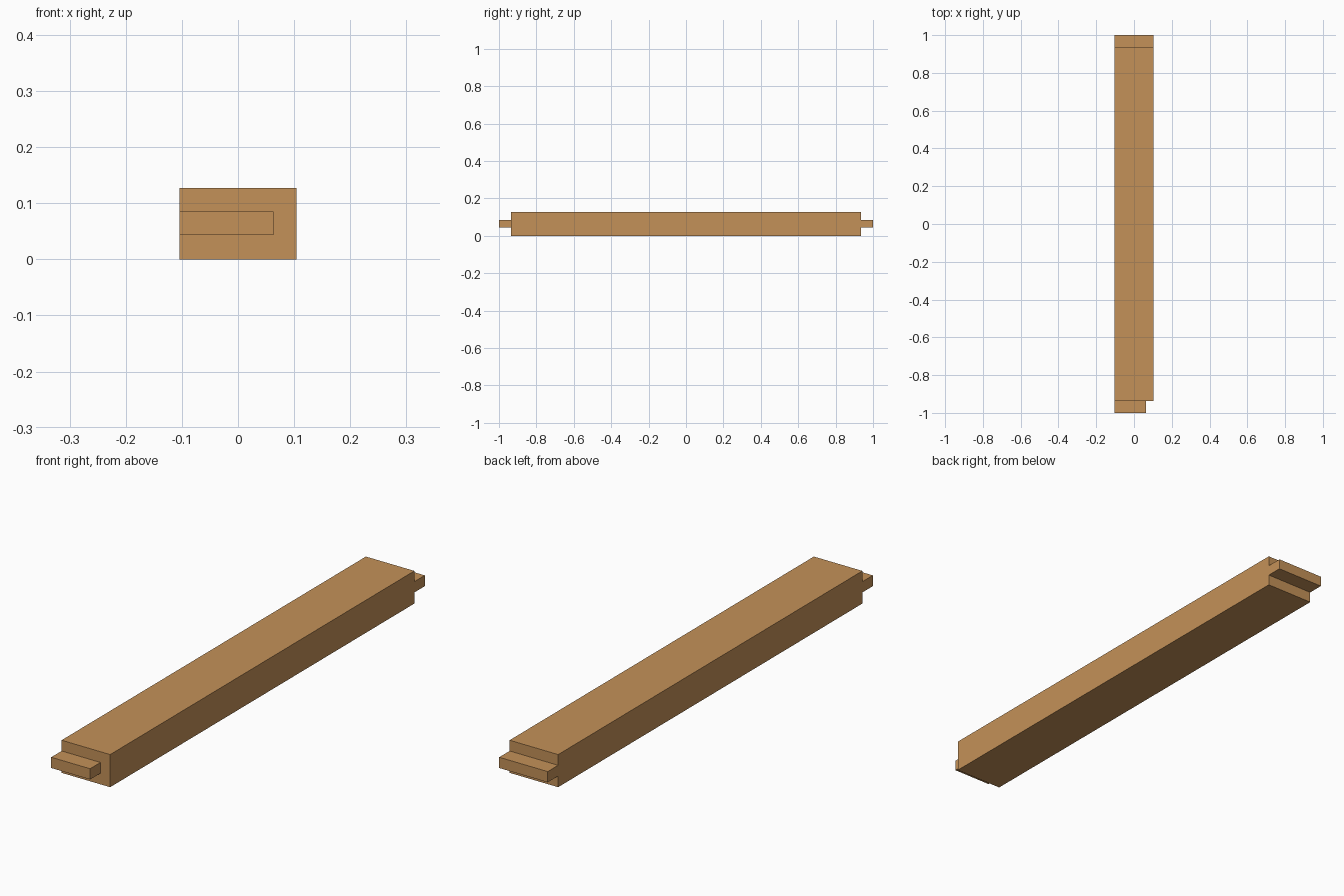
import bpy, bmesh
from mathutils import Vector

if "Cube" in bpy.data.objects:
    bpy.data.objects.remove(bpy.data.objects["Cube"])

HALF_W, HEIGHT = 0.1045, 0.127      # beam section
SHOULDER, END = 0.936, 1.0          # beam shoulder and tenon tip
Z0, Z1 = 0.0433, 0.0852             # tenon thickness
NOTCH_X = 0.063                     # right edge of the narrower front tenon

wood = bpy.data.materials.new("warm wood")
wood.diffuse_color = (0.552, 0.283, 0.098, 1)
wood.use_nodes = True
wood.node_tree.nodes["Principled BSDF"].inputs["Base Color"].default_value = wood.diffuse_color

# Beam body
bm = bmesh.new()
bmesh.ops.create_cube(bm, size=1)
for v in bm.verts:
    v.co = Vector((v.co.x * 2 * HALF_W, v.co.y * 2 * SHOULDER, (v.co.z + 0.5) * HEIGHT))

# Score the tenon outlines into the ends
for co, no in (((0, 0, Z0), (0, 0, 1)), ((0, 0, Z1), (0, 0, 1)), ((NOTCH_X, 0, 0), (1, 0, 0))):
    bmesh.ops.bisect_plane(bm, geom=bm.verts[:] + bm.edges[:] + bm.faces[:],
                           plane_co=co, plane_no=no)

# Pull out the tenons: front one stops at the notch, back one is full width
for side, x_max in ((-1, NOTCH_X), (1, HALF_W)):
    faces = []
    for f in bm.faces:
        c = f.calc_center_median()
        if f.normal.y * side > 0.9 and Z0 < c.z < Z1 and c.x < x_max:
            faces.append(f)
    ext = bmesh.ops.extrude_face_region(bm, geom=faces)["geom"]
    for v in ext:
        if isinstance(v, bmesh.types.BMVert):
            v.co.y = side * END
    bmesh.ops.delete(bm, geom=[f for f in faces if f.is_valid], context='FACES')
    bm.normal_update()

# Merge the flat faces again
bmesh.ops.dissolve_limit(bm, angle_limit=0.01, verts=bm.verts[:], edges=bm.edges[:])
bmesh.ops.recalc_face_normals(bm, faces=bm.faces[:])

mesh = bpy.data.meshes.new("tenoned_beam")
bm.to_mesh(mesh)
bm.free()
mesh.materials.append(wood)
bpy.context.collection.objects.link(bpy.data.objects.new("tenoned_beam", mesh))
